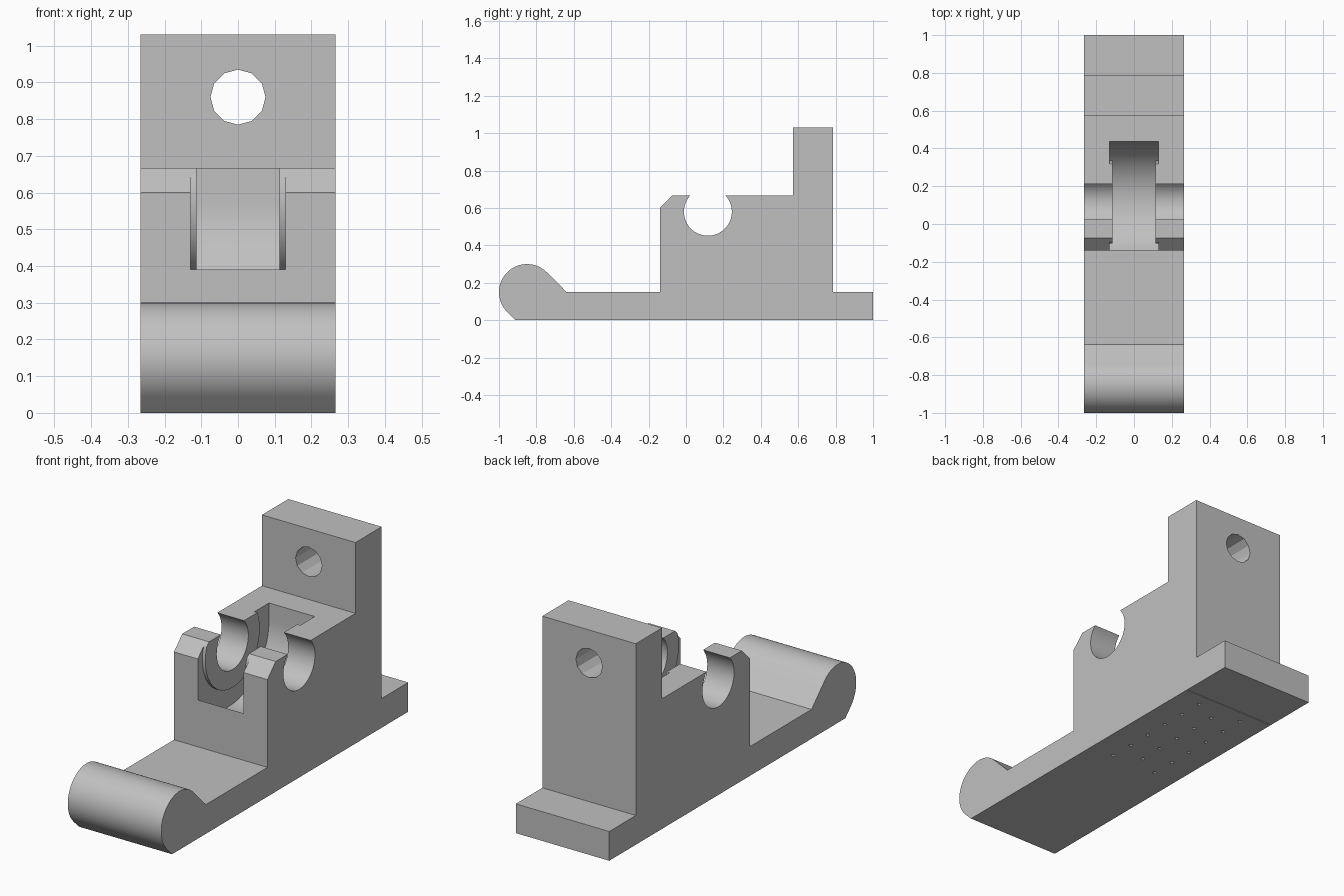
import bpy
import bmesh
from math import sin, cos, pi, radians
from mathutils import Matrix

cube = bpy.data.objects.get("Cube")
if cube:
    bpy.data.objects.remove(cube, do_unlink=True)

HALF = 0.265                 # half width of the block
AXLE_Y, AXLE_Z = 0.117, 0.58  # centre of the axle seat

grey = bpy.data.materials.new("plain grey")
grey.use_nodes = True
grey.diffuse_color = (0.53, 0.53, 0.53, 1)
grey.node_tree.nodes["Principled BSDF"].inputs["Base Color"].default_value = grey.diffuse_color


def arc(cy, cz, r, start, end, steps):
    angles = [radians(start + (end - start) * i / steps) for i in range(steps + 1)]
    return [(cy + r * cos(a), cz + r * sin(a)) for a in angles]


def finish(name, bm):
    bmesh.ops.recalc_face_normals(bm, faces=bm.faces)
    mesh = bpy.data.meshes.new(name)
    bm.to_mesh(mesh)
    bm.free()
    mesh.materials.append(grey)
    obj = bpy.data.objects.new(name, mesh)
    bpy.context.collection.objects.link(obj)
    return obj


def extrude_x(name, profile, x0, x1):
    """Side profile of (y, z) points swept from x0 to x1."""
    bm = bmesh.new()
    face = bm.faces.new([bm.verts.new((x0, y, z)) for y, z in profile])
    swept = bmesh.ops.extrude_face_region(bm, geom=[face])["geom"]
    verts = [v for v in swept if isinstance(v, bmesh.types.BMVert)]
    bmesh.ops.translate(bm, vec=(x1 - x0, 0, 0), verts=verts)
    return finish(name, bm)


def disc_x(name, r, x0, x1, steps=64):
    return extrude_x(name, arc(AXLE_Y, AXLE_Z, r, 0, 360, steps)[:-1], x0, x1)


def cut(target, cutter):
    cutter.hide_render = True
    mod = target.modifiers.new("cut", 'BOOLEAN')
    mod.operation, mod.solver, mod.object = 'DIFFERENCE', 'EXACT', cutter
    graph = bpy.context.evaluated_depsgraph_get()
    mesh = bpy.data.meshes.new_from_object(target.evaluated_get(graph))
    target.modifiers.clear()
    target.data = mesh
    bpy.data.objects.remove(cutter, do_unlink=True)


# Body: rounded nose, base plate, chamfered block and upright post
nose = arc(-0.85, 0.15, 0.15, 45, 225, 32)
outline = [(-0.912, 0), (1, 0), (1, 0.15), (0.785, 0.15), (0.785, 1.03),
           (0.573, 1.03), (0.573, 0.667), (-0.073, 0.667), (-0.14, 0.6),
           (-0.14, 0.15), (-0.638, 0.15)]
body = extrude_x("bracket_body", outline + nose, -HALF, HALF)

# Wheel slot with a round floor, keeping a thin round boss on each wall
slot_r = 0.3195
slot = extrude_x("wheel_slot", arc(AXLE_Y, AXLE_Z, slot_r, 180, 360, 40)
                 + [(AXLE_Y + slot_r, 0.9), (AXLE_Y - slot_r, 0.9)], -0.13, 0.13)
for side in (-1, 1):
    cut(slot, disc_x("wall_boss", 0.22, side * 0.113, side * 0.15))
cut(body, slot)

# Axle seat, open at the top
cut(body, disc_x("axle_seat", 0.128, -0.4, 0.4))

# Mounting hole through the post
bm = bmesh.new()
bmesh.ops.create_cone(bm, cap_ends=True, segments=12, radius1=0.075, radius2=0.075, depth=0.5,
                      matrix=Matrix.Translation((0, 0.68, 0.86)) @ Matrix.Rotation(pi / 2, 4, 'X'))
cut(body, finish("post_hole", bm))

# Staggered pin holes in the underside
bm = bmesh.new()
spots = [(x, 0.129 * i) for x in (-0.13, 0.13) for i in range(6)]
spots += [(0, 0.129 * (i + 0.5)) for i in range(5)]
for x, y in spots:
    bmesh.ops.create_cone(bm, cap_ends=True, segments=8, radius1=0.009, radius2=0.009,
                          depth=0.1, matrix=Matrix.Translation((x, y, 0)))
cut(body, finish("pin_holes", bm))

# Hairline groove across the underside
bm = bmesh.new()
bmesh.ops.create_cube(bm, size=1, matrix=Matrix.Translation((0, 0.715, 0))
                      @ Matrix.Diagonal((0.52, 0.004, 0.02, 1)))
cut(body, finish("base_groove", bm))

bpy.ops.object.select_all(action='DESELECT')
body.select_set(True)
bpy.context.view_layer.objects.active = body
bpy.ops.object.shade_smooth_by_angle(angle=radians(25))
